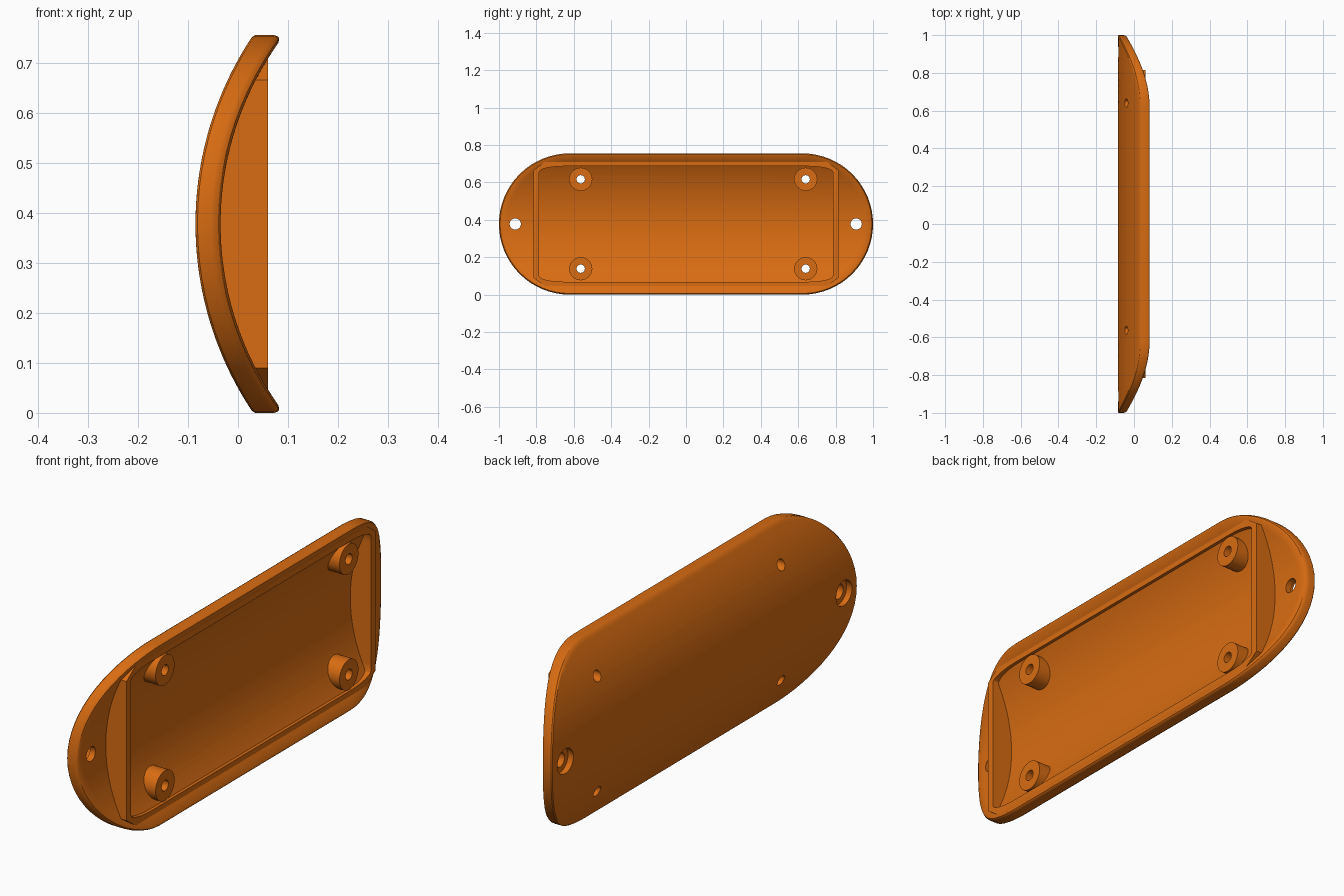
import bpy, bmesh, math
from mathutils import Matrix

if "Cube" in bpy.data.objects:
    bpy.data.objects.remove(bpy.data.objects["Cube"])

R, ZC, HALF = 0.3775, 0.3775, 0.6225       # end radius, centre height, half straight length
CX, R_OUT, R_IN = 0.59, 0.675, 0.625       # curvature of the plate
RIM_X = 0.06                               # level of rim and boss tops

orange = bpy.data.materials.new("orange plastic")
orange.diffuse_color = (0.69, 0.15, 0.006, 1)
orange.use_nodes = True
orange.node_tree.nodes["Principled BSDF"].inputs["Base Color"].default_value = orange.diffuse_color


def arc_x(w, r):
    """Depth of the curved surface at distance w from the centre line."""
    return CX - math.sqrt(r * r - w * w)


def make(name, bm):
    bmesh.ops.remove_doubles(bm, verts=bm.verts, dist=1e-5)
    bmesh.ops.recalc_face_normals(bm, faces=bm.faces)
    me = bpy.data.meshes.new(name)
    bm.to_mesh(me)
    bm.free()
    me.materials.append(orange)
    ob = bpy.data.objects.new(name, me)
    bpy.context.collection.objects.link(ob)
    return ob


def skin(name, rings, closed=False):
    """Join closed rings of equal length with quads."""
    bm = bmesh.new()
    vs = [[bm.verts.new(p) for p in ring] for ring in rings]
    pairs = list(zip(vs, vs[1:])) + ([(vs[-1], vs[0])] if closed else [])
    for a, b in pairs:
        n = len(a)
        for i in range(n):
            j = (i + 1) % n
            bm.faces.new((a[i], a[j], b[j], b[i]))
    return make(name, bm)


def rod(name, y, z, r, x0, x1, n=40):
    """Cylinder along x."""
    bm = bmesh.new()
    m = Matrix.Translation(((x0 + x1) / 2, y, z)) @ Matrix.Rotation(math.pi / 2, 4, 'Y')
    bmesh.ops.create_cone(bm, cap_ends=True, segments=n, radius1=r, radius2=r,
                          depth=x1 - x0, matrix=m)
    return make(name, bm)


def cut(ob, cutters):
    bpy.context.view_layer.objects.active = ob
    for c in cutters:
        mod = ob.modifiers.new("hole", 'BOOLEAN')
        mod.operation, mod.solver, mod.object = 'DIFFERENCE', 'EXACT', c
        bpy.ops.object.modifier_apply(modifier=mod.name)


# Curved plate: nested rounded outlines on the back and the hollow face
def outline(inset, r, drop=0.0):
    ring = []
    for side in (1, -1):
        for i in range(33):
            a = -math.pi / 2 + math.pi * i / 32
            w = side * (R - inset) * math.sin(a)
            y = side * (HALF + (R - inset) * math.cos(a))
            ring.append((arc_x(w, r) - drop, y, ZC + w))
    return ring


steps = [0.015 + (R - 0.015) * i / 14 for i in range(15)]
rings = [outline(d, R_OUT) for d in reversed(steps)]
rings += [outline(0.004, R_OUT), outline(0, R_OUT, -0.004)]
rings += [outline(0, R_IN, 0.02), outline(0.002, R_IN, 0.012), outline(0.006, R_IN, 0.005)]
rings += [outline(d, R_IN) for d in steps]
plate = skin("curved_plate", rings)


# Raised rim with clipped corners, seated in the plate
def half_loop(y, w_side, y_top, w_top, rounded):
    pts = [(y, w_side * (i / 10 - 1)) for i in range(21)]
    corner = []
    for i in range(1, 7):
        t = i / 6
        if rounded:
            a = t * math.pi / 2
            corner.append((y_top + (y - y_top) * math.cos(a),
                           w_side + (w_top - w_side) * math.sin(a)))
        else:
            corner.append((y + (y_top - y) * t, w_side + (w_top - w_side) * t))
    pts = [(p, -q) for p, q in reversed(corner)] + pts + corner
    return pts + [(-p, -q) for p, q in pts]


outer = half_loop(0.815, 0.288, 0.75, 0.335, False)
inner = half_loop(0.785, 0.278, 0.65, 0.309, True)
rim = skin("rim", [
    [(arc_x(w, R_IN) - 0.02, y, ZC + w) for y, w in outer],
    [(RIM_X, y, ZC + w) for y, w in outer],
    [(RIM_X, y, ZC + w) for y, w in inner],
    [(arc_x(w, R_IN) - 0.02, y, ZC + w) for y, w in inner]], closed=True)

# Four screw bosses with through holes
parts, cutters = [plate, rim], []
for y in (-0.563, 0.64):
    for w in (-0.239, 0.239):
        boss = rod("screw_boss", y, ZC + w, 0.062, -0.011, RIM_X)
        hole = rod("hole_cutter", y, ZC + w, 0.022, -0.3, 0.3, 24)
        cut(boss, [hole])
        parts.append(boss)
        cutters.append(hole)

# Mounting holes at both ends, recessed from the back
for y in (-0.913, 0.91):
    cutters.append(rod("hole_cutter", y, ZC, 0.03, -0.3, 0.3, 32))
    cutters.append(rod("recess_cutter", y, ZC, 0.052, -0.3, -0.06))
cut(plate, cutters)
for c in cutters:
    bpy.data.objects.remove(c)

# Smooth curved faces, keep edges crisp
for ob in parts:
    bpy.ops.object.select_all(action='DESELECT')
    ob.select_set(True)
    bpy.context.view_layer.objects.active = ob
    bpy.ops.object.shade_smooth_by_angle(angle=math.radians(30))
